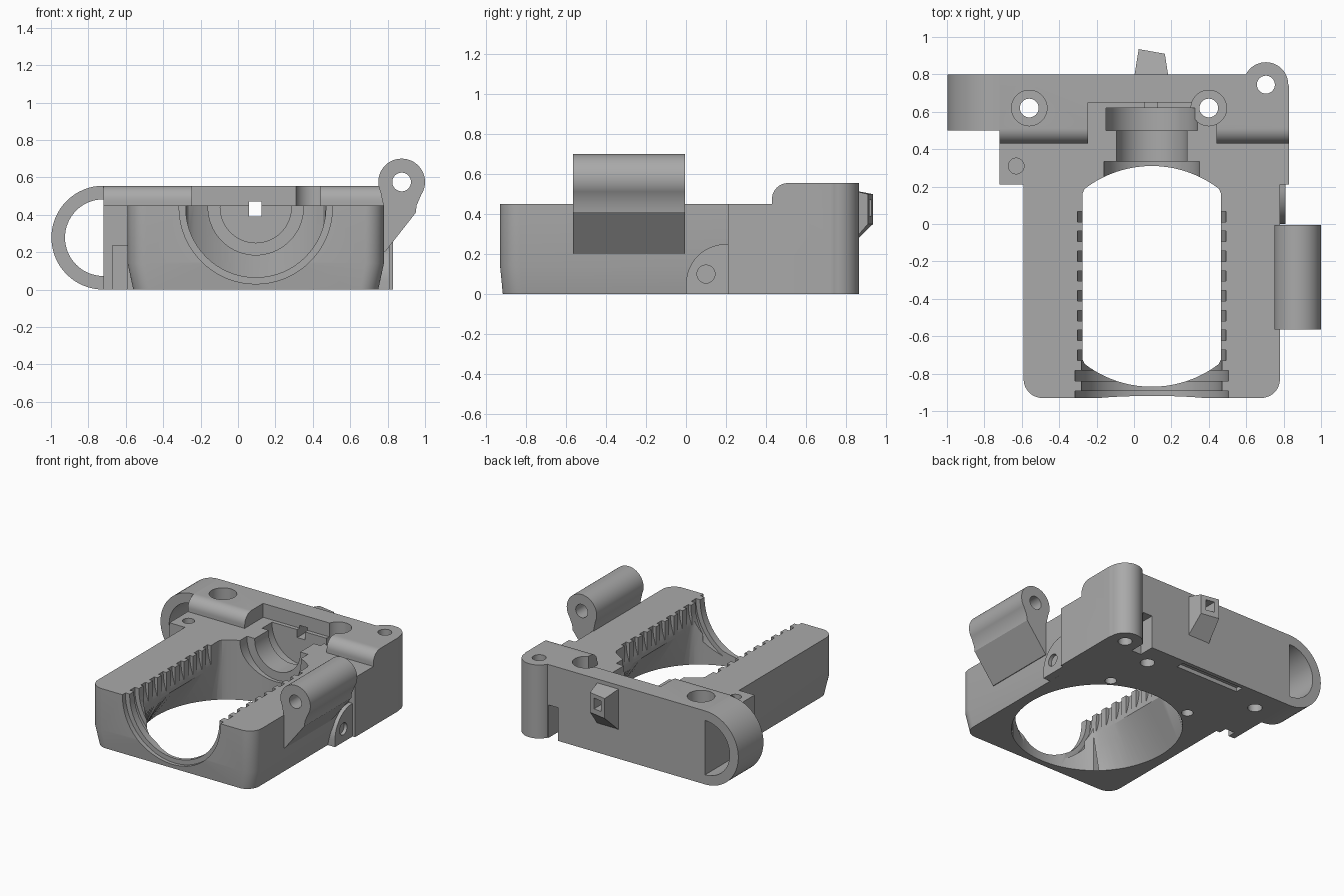
import bpy, bmesh, math
from mathutils import Vector

cube = bpy.data.objects.get("Cube")
if cube:
    bpy.data.objects.remove(cube, do_unlink=True)

grey = bpy.data.materials.new("plain grey")
grey.use_nodes = True
COLOUR = (0.4, 0.4, 0.4, 1)
grey.diffuse_color = COLOUR
grey.node_tree.nodes["Principled BSDF"].inputs["Base Color"].default_value = COLOUR

CX = 0.095     # centre line of the bore
TOP = 0.45     # deck height
HIGH = 0.555   # height of the rear bar


def loft(name, sections):
    """Closed solid through matching loops of points."""
    bm = bmesh.new()
    rings = [[bm.verts.new(p) for p in s] for s in sections]
    n = len(rings[0])
    for a, b in zip(rings, rings[1:]):
        for i in range(n):
            j = (i + 1) % n
            bm.faces.new((a[i], a[j], b[j], b[i]))
    bm.faces.new(rings[0][::-1])
    bm.faces.new(rings[-1])
    bmesh.ops.recalc_face_normals(bm, faces=bm.faces)
    mesh = bpy.data.meshes.new(name)
    bm.to_mesh(mesh)
    bm.free()
    mesh.materials.append(grey)
    ob = bpy.data.objects.new(name, mesh)
    bpy.context.collection.objects.link(ob)
    return ob


def prism(name, profile, axis, lo, hi):
    """Extrude a 2D profile along x, y or z."""
    place = {"x": lambda u, v, t: (t, u, v),
             "y": lambda u, v, t: (u, t, v),
             "z": lambda u, v, t: (u, v, t)}[axis]
    return loft(name, [[place(u, v, t) for u, v in profile] for t in (lo, hi)])


def box(name, x0, x1, y0, y1, z0, z1):
    return prism(name, [(x0, y0), (x1, y0), (x1, y1), (x0, y1)], "z", z0, z1)


def arc(u, v, r, a0, a1, n=12):
    return [(u + r * math.cos(math.radians(a0 + (a1 - a0) * i / n)),
             v + r * math.sin(math.radians(a0 + (a1 - a0) * i / n))) for i in range(n + 1)]


def rod(name, axis, u, v, r, lo, hi, n=48):
    return prism(name, arc(u, v, r, 0, 360, n)[:-1], axis, lo, hi)


def combine(target, tools, operation="DIFFERENCE"):
    """Join or cut with each tool, then discard it."""
    bpy.context.view_layer.objects.active = target
    for tool in tools:
        mod = target.modifiers.new("combine", "BOOLEAN")
        mod.operation, mod.solver, mod.object = operation, "EXACT", tool
        bpy.ops.object.modifier_apply(modifier=mod.name)
        bpy.data.objects.remove(tool, do_unlink=True)


# Front tray with rounded corners and a tapered foot
plan = ([(-0.59, 0.45)] + arc(-0.49, -0.83, 0.1, 180, 270)
        + arc(0.68, -0.83, 0.1, 270, 360) + [(0.78, 0.45)])
foot = [(CX + (x - CX) * 0.956, TOP + (y - TOP) * 0.99, 0) for x, y in plan]
body = loft("main_body", [foot, [(x, y, 0.14) for x, y in plan], [(x, y, TOP) for x, y in plan]])

# Rear block, raised bar with rounded front edge, and corner lug
corner = [(-0.72, 0.21), (0.83, 0.21)] + arc(0.75, 0.72, 0.08, 0, 90) + [(-0.72, 0.8)]
bar = [(0.43, 0.3), (0.79, 0.3), (0.79, HIGH)] + arc(0.51, HIGH - 0.08, 0.08, 90, 180, 10)
bar_plan = [(-0.72, 0.4), (0.83, 0.4)] + corner[2:-1] + [(-0.72, 0.8)]
bar_solid = prism("bar", bar_plan, "z", 0.3, HIGH)
bar[1:3] = [(0.85, 0.3), (0.85, HIGH)]
combine(bar_solid, [prism("bar_profile", bar, "x", -0.9, 0.9)], "INTERSECT")
combine(body, [prism("block", corner, "z", 0, TOP), bar_solid,
               rod("lug", "z", 0.705, 0.745, 0.12, 0, HIGH)], "UNION")

# Bore chamber: round below, narrowing to straight walls above
circle = arc(CX, -0.28, 0.59, 0, 360, 96)[:-1]
narrow = [(max(CX - 0.37, min(CX + 0.37, x)), y) for x, y in circle]
cuts = [loft("duct", [[(x, y, -0.02) for x, y in circle],
                      [(x, y, 0.28) for x, y in narrow],
                      [(x, y, 0.7) for x, y in narrow]])]

# Stepped half-round seats along the bore: radius, start, end
for r, y0, y1 in [(0.375, -1, -0.7), (0.41, -1, -0.893), (0.41, -0.84, -0.782),
                  (0.255, 0.1, 0.335), (0.19, 0.3, 0.52), (0.245, 0.5, 0.62)]:
    cuts.append(rod("seat", "y", CX, TOP - 0.01, r, y0, y1, 64))
cuts.append(box("throat", CX - 0.255, CX + 0.255, 0.1, 0.215, 0.3, 0.7))
for i in range(8):
    y = 0.04 - 0.106 * i
    cuts.append(rod("rib_groove", "y", CX, TOP, 0.397, y - 0.028, y + 0.028, 64))

# Pocket in the raised bar and the cable slot
cuts += [box("pocket", -0.245, 0.44, 0.3, 0.65, TOP, 0.7),
         box("cable_slot", 0.06, 0.125, 0.55, 1, 0.39, 0.47)]

# Screw holes with counterbores
for x in (-0.56, 0.4):
    cuts += [rod("screw", "z", x, 0.62, 0.05, -0.1, 0.7),
             rod("counterbore", "z", x, 0.62, 0.095, 0.36, 0.7)]
cuts += [rod("lug_hole", "z", 0.705, 0.745, 0.048, -0.1, 0.7),
         rod("deck_hole", "z", -0.63, 0.31, 0.042, 0.3, 0.7)]
for x in (-0.25, 0.434):
    cuts.append(rod("foot_hole", "z", x, 0.27, 0.04, -0.1, 0.12))

# Small notches underneath
cuts += [box("rear_slot", 0.51, 0.59, 0.68, 1, -0.1, 0.25),
         box("bottom_slot", -0.32, 0.21, 0.71, 0.77, -0.1, 0.03),
         box("side_notch", -0.67, -0.592, 0.1, 0.27, -0.1, 0.235)]
combine(body, cuts)

# Half-round loop on the right side
MID = HIGH / 2
loop = prism("side_loop", arc(-0.72, MID, MID, 90, 270, 32)
             + arc(-0.72, MID, 0.205, 270, 90, 32), "y", 0.5, 0.8)

# Hinge barrel and its sloping arm
arm = prism("hinge_arm", [(0.77, 0.2), (0.785, 0.2), (0.95, 0.41), (0.955, 0.45), (0.985, 0.52),
                          (0.875, 0.6), (0.76, 0.53), (0.775, 0.46)], "y", -0.565, -0.005)
combine(arm, [rod("barrel", "y", 0.875, 0.575, 0.125, -0.565, -0.005)], "UNION")
combine(arm, [rod("pin_hole", "y", 0.875, 0.575, 0.05, -1, 1)])

# Pivot ear on the left side
ear = prism("pivot_ear", [(0.22, 0), (0.22, 0.25)] + arc(0.2, 0.05, 0.2, 90, 180) + [(0, 0)],
            "x", 0.75, 0.81)
combine(ear, [rod("ear_hole", "x", 0.1, 0.1, 0.045, 0.785, 0.9, 32)])

# Tapered cable spout on the back
spout = loft("cable_spout", [
    [(0.0, 0.78, 0.2), (0.185, 0.78, 0.2), (0.185, 0.78, 0.53), (0.0, 0.78, 0.53)],
    [(0.025, 0.935, 0.35), (0.165, 0.91, 0.35), (0.165, 0.91, 0.5), (0.025, 0.935, 0.5)]])
combine(spout, [box("spout_hole", 0.06, 0.125, 0.7, 1, 0.39, 0.47)])

# Smooth the curved walls and keep hard edges
for ob in (body, loop, arm, ear, spout):
    bpy.ops.object.select_all(action="DESELECT")
    ob.select_set(True)
    bpy.context.view_layer.objects.active = ob
    bpy.ops.object.shade_smooth_by_angle(angle=math.radians(30))
